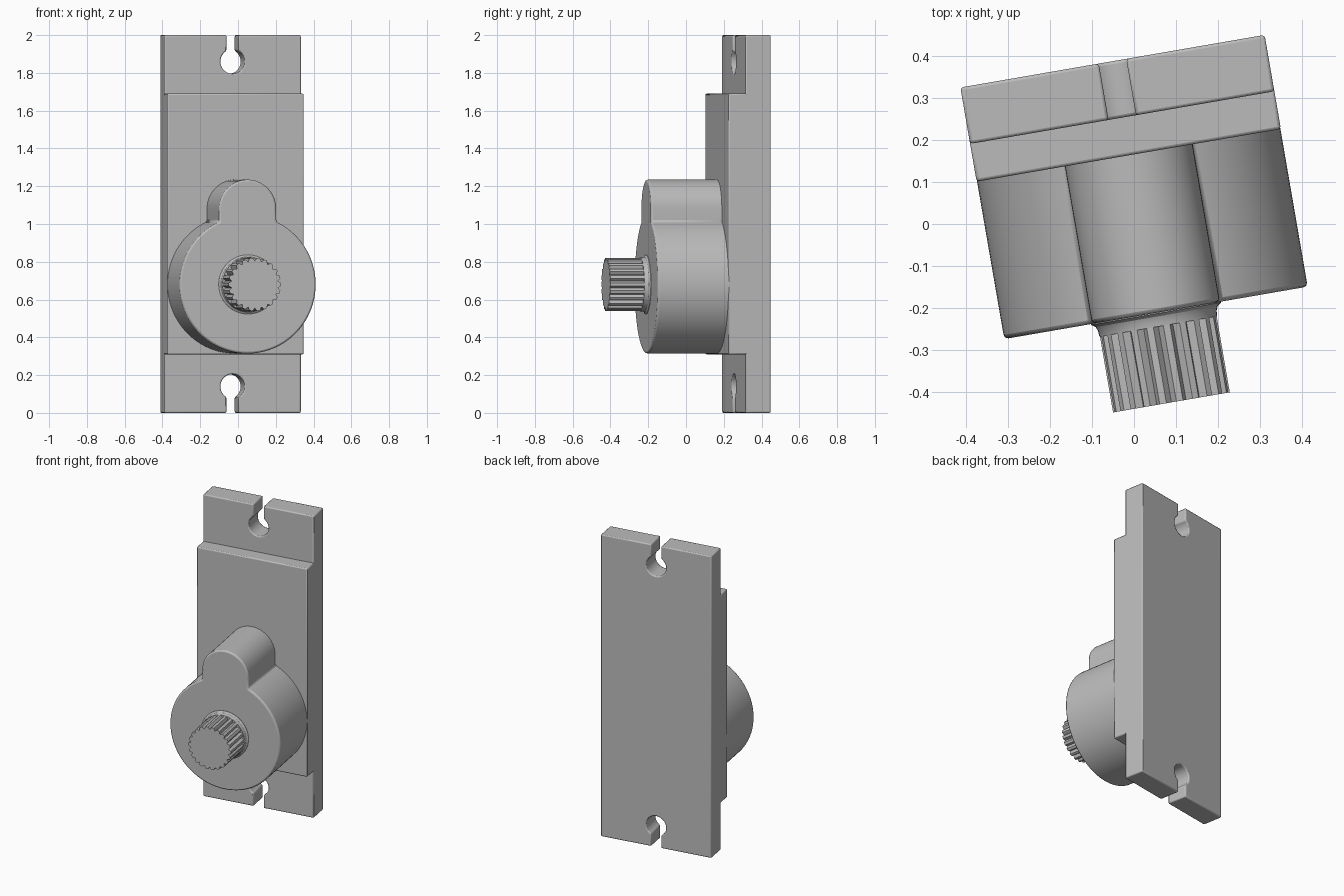
import bpy
import bmesh
from math import sin, cos, pi, sqrt, asin, radians
from mathutils import Matrix, Vector

cube = bpy.data.objects.get("Cube")
if cube:
    bpy.data.objects.remove(cube)

TURN = radians(9.8)   # whole model is turned about z
MID = 0.0155          # local x of the symmetry plane
HUB_Z = 0.68          # height of the knob axis

grey = bpy.data.materials.new("plain_grey")
grey.use_nodes = True
colour = (0.5, 0.5, 0.5, 1)
grey.diffuse_color = colour
grey.node_tree.nodes["Principled BSDF"].inputs["Base Color"].default_value = colour


def arc(cx, cz, r, a0, a1, n):
    """Points on an arc in the x-z plane, both ends included."""
    return [(cx + r * cos(a0 + (a1 - a0) * i / n),
             cz + r * sin(a0 + (a1 - a0) * i / n)) for i in range(n + 1)]


def finish(name, bm, bevel=0):
    bmesh.ops.recalc_face_normals(bm, faces=bm.faces)
    mesh = bpy.data.meshes.new(name)
    bm.to_mesh(mesh)
    bm.free()
    mesh.materials.append(grey)
    obj = bpy.data.objects.new(name, mesh)
    bpy.context.collection.objects.link(obj)
    obj.rotation_euler.z = TURN
    bpy.ops.object.select_all(action='DESELECT')
    obj.select_set(True)
    bpy.context.view_layer.objects.active = obj
    bpy.ops.object.shade_smooth_by_angle(angle=radians(30))
    if bevel:
        mod = obj.modifiers.new("soft_edges", 'BEVEL')
        mod.width = bevel
        mod.segments = 2
        mod.limit_method = 'ANGLE'
        mod.angle_limit = radians(40)
    return obj


def prism(name, outline, front, back, bevel=0):
    """Extrude an x-z outline from front to back along y."""
    bm = bmesh.new()
    face = bm.faces.new([bm.verts.new((MID + x, front, z)) for x, z in outline])
    ext = bmesh.ops.extrude_face_region(bm, geom=[face])
    verts = [v for v in ext["geom"] if isinstance(v, bmesh.types.BMVert)]
    bmesh.ops.translate(bm, verts=verts, vec=(0, back - front, 0))
    return finish(name, bm, bevel)


# Mounting plate with a keyhole slot at each end
HALF = 0.367
slot, hole, hole_z = 0.033, 0.065, 0.14
a = asin(slot / hole)
keyhole = [(slot, 0)] + arc(0, hole_z, hole, -pi / 2 + a, 1.5 * pi - a, 28) + [(-slot, 0)]
bottom = [(HALF, 0)] + keyhole + [(-HALF, 0)]
top = [(-x, 2 - z) for x, z in bottom]
prism("mounting_plate", bottom + top, 0.254, 0.39, 0.007)

# Raised body in front of the plate
prism("body_block", [(-HALF, 0.31), (HALF, 0.31), (HALF, 1.69), (-HALF, 1.69)],
      0.163, 0.27, 0.007)

# Round housing with a rounded lobe on top, as one outline
R, LOBE_R, LOBE_Z = 0.366, 0.154, 1.081
b = asin(LOBE_R / R)
housing = arc(0, HUB_Z, R, pi / 2 + b, 2.5 * pi - b, 80)
housing += arc(0, LOBE_Z, LOBE_R, 0, pi, 28)
prism("round_housing", housing, -0.217, 0.18, 0.01)

# Flared collar around the shaft
bm = bmesh.new()
rings = [(0.157, -0.21), (0.157, -0.219), (0.147, -0.226), (0.143, -0.236), (0.142, -0.25)]
profile = [bm.verts.new((MID + r, y, HUB_Z)) for r, y in rings]
edges = [bm.edges.new(pair) for pair in zip(profile, profile[1:])]
bmesh.ops.spin(bm, geom=profile + edges, cent=(MID, 0, HUB_Z), axis=(0, 1, 0),
               angle=2 * pi, steps=48, use_merge=True)
bmesh.ops.remove_doubles(bm, verts=bm.verts, dist=0.0001)
bmesh.ops.holes_fill(bm, edges=[e for e in bm.edges if e.is_boundary], sides=0)
finish("shaft_collar", bm)

# Toothed knob
TEETH = 22
knob = []
for i in range(TEETH):
    for step, r in ((-0.2, 0.141), (0.2, 0.141), (0.5, 0.125)):
        t = 2 * pi * (i + step) / TEETH
        knob.append((r * cos(t), HUB_Z + r * sin(t)))
prism("toothed_knob", knob, -0.433, -0.2)
